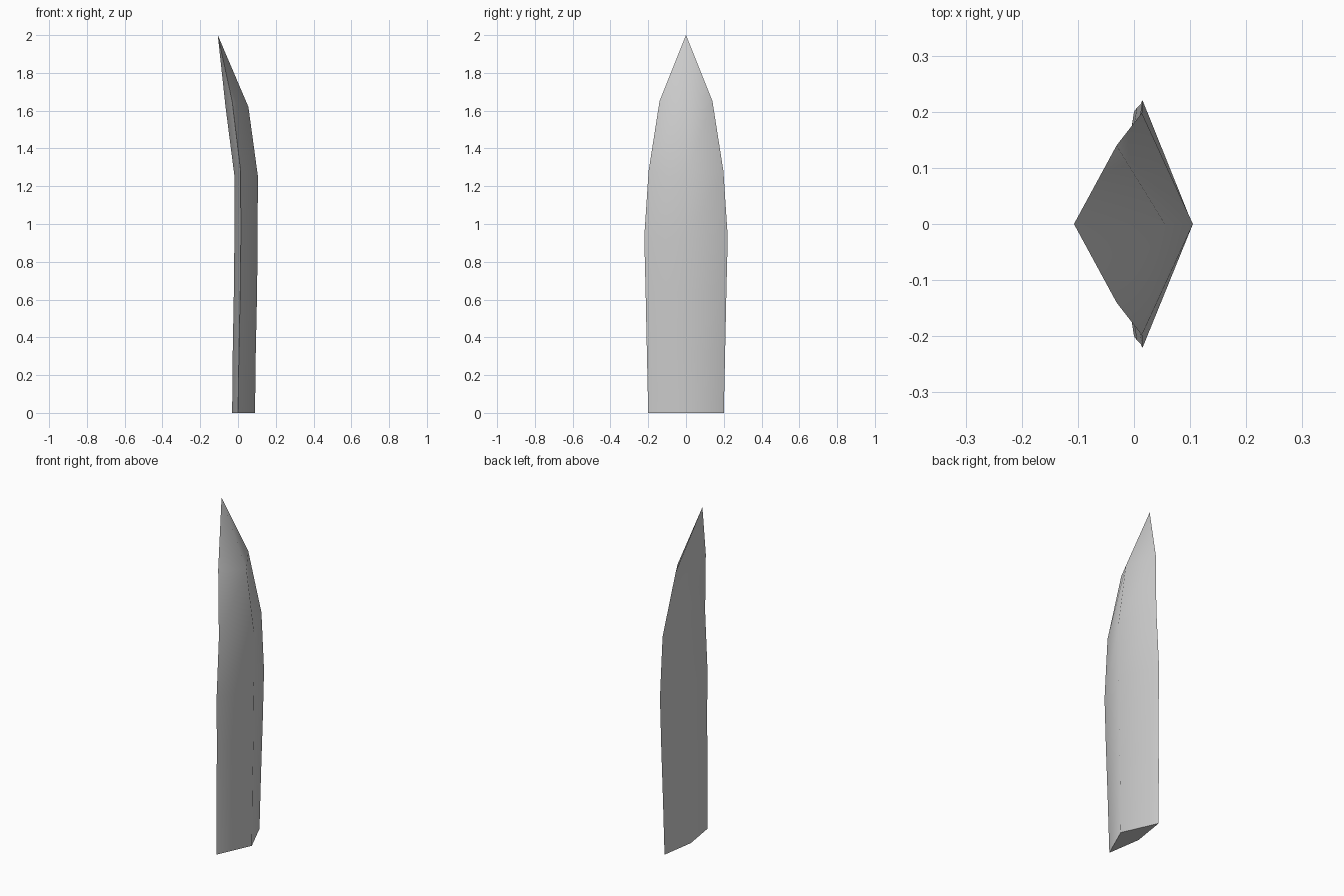
import bpy, bmesh, math

if "Cube" in bpy.data.objects:
    bpy.data.objects.remove(bpy.data.objects["Cube"])

# Diamond cross-sections: height, half width, edge x, front ridge x, back ridge x
# (edge points sit slightly higher than the ridges near the tip)
levels = [
    (0.00, 0.00, 0.200, 0.000, 0.090, -0.031),
    (0.32, 0.32, 0.207, 0.005, 0.094, -0.028),
    (0.64, 0.65, 0.214, 0.012, 0.101, -0.022),
    (0.93, 0.93, 0.221, 0.015, 0.104, -0.019),
    (1.255, 1.28, 0.198, 0.014, 0.105, -0.019),
    (1.62, 1.65, 0.140, -0.031, 0.055, -0.066),
]

# Blade: lofted rings closed by a single tip point
bm = bmesh.new()
rings = []
for z, ze, w, xe, xf, xb in levels:
    pts = [(xf, 0, z), (xe, w, ze), (xb, 0, z), (xe, -w, ze)]
    rings.append([bm.verts.new(p) for p in pts])
for a, b in zip(rings, rings[1:]):
    for i in range(4):
        j = (i + 1) % 4
        bm.faces.new((a[i], a[j], b[j], b[i]))
tip = bm.verts.new((-0.107, 0, 2.0))
for i in range(4):
    bm.faces.new((rings[-1][i], rings[-1][(i + 1) % 4], tip))
bm.faces.new(rings[0][::-1])
bmesh.ops.recalc_face_normals(bm, faces=bm.faces[:])

mesh = bpy.data.meshes.new("blade")
bm.to_mesh(mesh)
bm.free()
blade = bpy.data.objects.new("blade", mesh)
bpy.context.collection.objects.link(blade)

# Soft ridges, sharp side edges and base
bpy.context.view_layer.objects.active = blade
blade.select_set(True)
bpy.ops.object.shade_smooth_by_angle(angle=math.radians(75))
